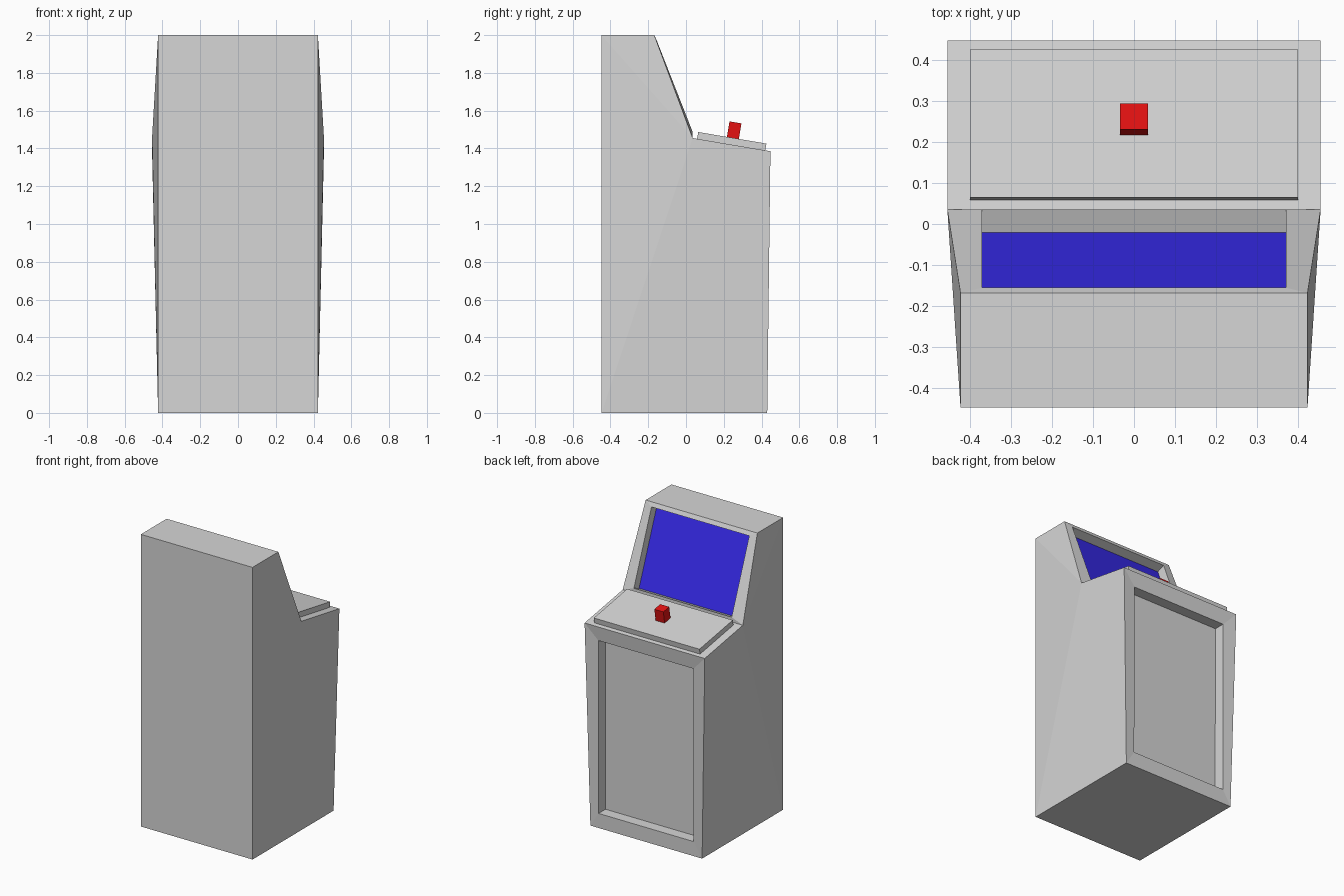
import bpy, bmesh, math
from mathutils import Vector, Matrix

cube = bpy.data.objects.get("Cube")
if cube:
    bpy.data.objects.remove(cube, do_unlink=True)


def make_material(name, color):
    mat = bpy.data.materials.new(name)
    mat.use_nodes = True
    mat.diffuse_color = (*color, 1)
    mat.node_tree.nodes["Principled BSDF"].inputs["Base Color"].default_value = (*color, 1)
    return mat


grey = make_material("light grey", (0.67, 0.67, 0.67))
blue = make_material("screen blue", (0.036, 0.022, 0.81))
red = make_material("button red", (0.78, 0.006, 0.006))


def finish(name, bm, *materials):
    bmesh.ops.recalc_face_normals(bm, faces=bm.faces)
    mesh = bpy.data.meshes.new(name)
    bm.to_mesh(mesh)
    bm.free()
    for mat in materials:
        mesh.materials.append(mat)
    obj = bpy.data.objects.new(name, mesh)
    bpy.context.collection.objects.link(obj)
    return obj


def recess(bm, outer, opening, depth, material_index):
    """Frame around an opening, four walls sunk along its normal, and a floor."""
    a, b, c = (Vector(p) for p in opening[:3])
    inward = (b - a).cross(c - b).normalized() * depth
    if inward.y > 0:
        inward.negate()
    rim = [bm.verts.new(p) for p in opening]
    floor = [bm.verts.new(Vector(p) + inward) for p in opening]
    for i in range(4):
        j = (i + 1) % 4
        bm.faces.new((outer[i], outer[j], rim[j], rim[i]))
        bm.faces.new((rim[i], rim[j], floor[j], floor[i]))
    bm.faces.new(floor).material_index = material_index


def rectangle(half_width, low, high):
    """Corners in the order left low, right low, right high, left high."""
    return [(-half_width, *low), (half_width, *low),
            (half_width, *high), (-half_width, *high)]


# Cabinet: side outline of (half width, y, z), mirrored across x
outline = [(0.423, -0.447, 0), (0.423, 0.43, 0), (0.455, 0.447, 1.385),
           (0.455, 0.035, 1.455), (0.423, -0.168, 2), (0.423, -0.447, 2)]
bm = bmesh.new()
left, right = ([bm.verts.new((s * w, y, z)) for w, y, z in outline] for s in (-1, 1))
for side in (left, right):
    base_back, base_front, desk_front, desk_back, top_front, top_back = side
    bm.faces.new((base_back, base_front, desk_front, desk_back))
    bm.faces.new((base_back, desk_back, top_back))
    bm.faces.new((desk_back, top_front, top_back))

# Plain bands: base, desk, top and back
for i, j in ((0, 1), (2, 3), (4, 5), (5, 0)):
    bm.faces.new((left[i], right[i], right[j], left[j]))

# Sunken door and sunken screen
for i, opening, depth, index in (
        (1, rectangle(0.36, (0.431, 0.1), (0.434, 1.285)), 0.075, 0),
        (3, rectangle(0.37, (0.035, 1.488), (-0.155, 1.972)), 0.06, 1)):
    recess(bm, (left[i], right[i], right[i + 1], left[i + 1]), opening, depth, index)
finish("cabinet", bm, grey, blue)


# Boxes lying on the sloped desk
tilt = math.atan2(-0.07, 0.412)


def desk_box(name, size, center, mat):
    bm = bmesh.new()
    bmesh.ops.create_cube(bm, size=1, matrix=Matrix.Diagonal((*size, 1)))
    obj = finish(name, bm, mat)
    obj.location = center
    obj.rotation_euler.x = tilt


desk_box("control_panel", (0.8, 0.366, 0.037), (0, 0.242, 1.438), grey)
desk_box("button", (0.068, 0.064, 0.085), (0, 0.255, 1.496), red)
